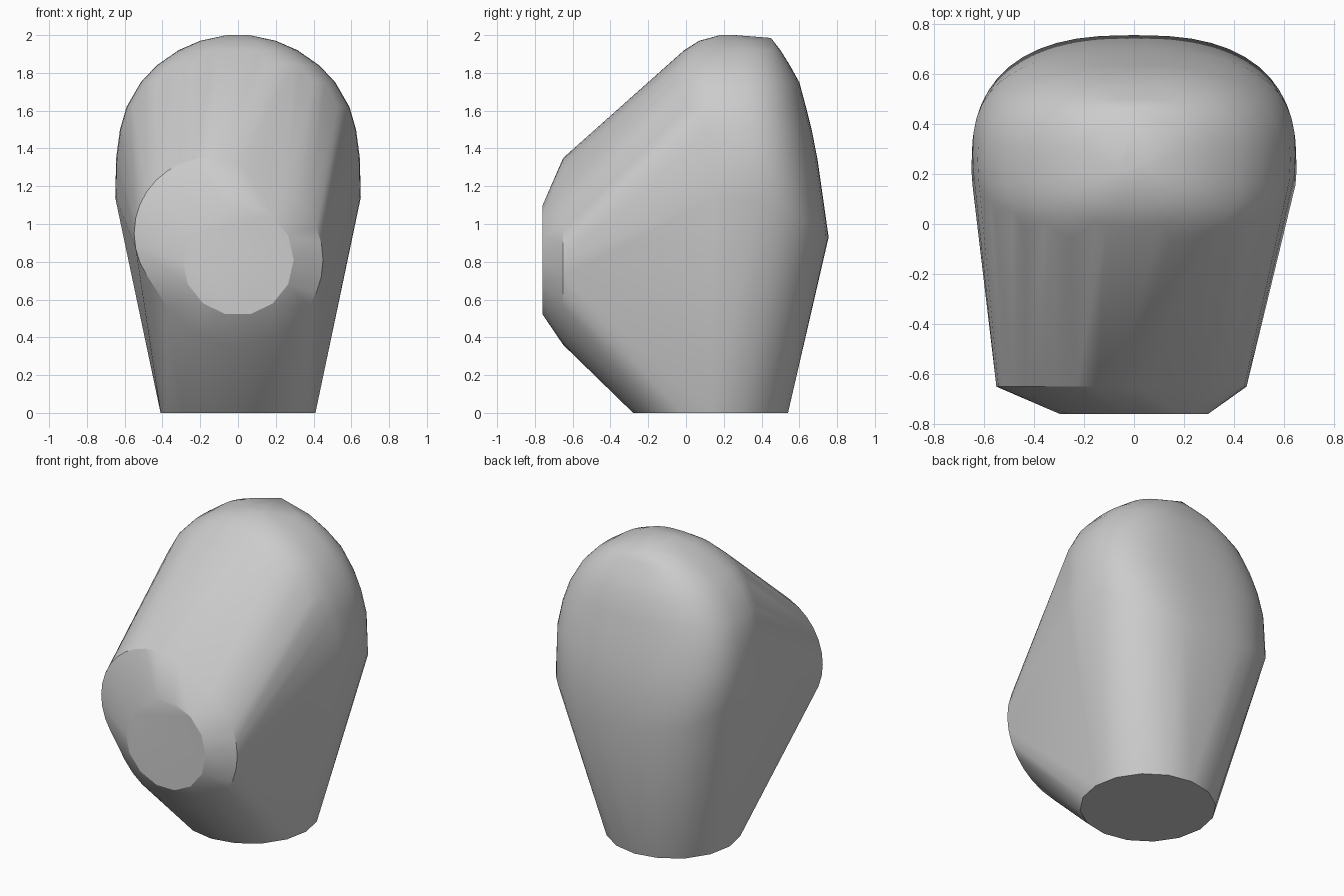
import bpy, bmesh, math

cube = bpy.data.objects.get("Cube")
if cube:
    bpy.data.objects.remove(cube, do_unlink=True)

grey = bpy.data.materials.new("plain_grey")
grey.use_nodes = True
colour = (0.6, 0.6, 0.6, 1)
grey.diffuse_color = colour
grey.node_tree.nodes["Principled BSDF"].inputs["Base Color"].default_value = colour

bm = bmesh.new()


def angles(sides):
    return [math.tau * i / sides for i in range(sides)]


def front_disc(x, y, z, radius, sides):
    for a in angles(sides):
        bm.verts.new((x + radius * math.cos(a), y, z + radius * math.sin(a)))


def power(value, exponent):
    return math.copysign(abs(value) ** exponent, value)


def dome_ring(z, half_width, front, back, middle, drop=0, sides=48):
    # Rounded-square outline; the rim may dip toward the back
    for a in angles(sides):
        x = half_width * power(math.cos(a), 0.77)
        s = power(math.sin(a), 0.77)
        y = middle + s * (back - middle if s > 0 else middle - front)
        bm.verts.new((x, y, z - drop * max(0, s) ** 2))


# Round neck base
for a in angles(16):
    bm.verts.new((0.41 * math.cos(a), 0.13 + 0.41 * math.sin(a), 0))

# Muzzle: small front cap, wide rim and an offset upper disc
front_disc(0, -0.76, 0.81, 0.295, 14)
front_disc(0, -0.65, 0.81, 0.45, 32)
front_disc(-0.15, -0.65, 0.95, 0.40, 32)

# Domed skull, from the drooping rim to the crown
dome_ring(1.14, 0.65, -0.08, 0.755, 0.22, drop=0.21)
for z, width, front, back in [
    (1.35, 0.645, -0.13, 0.695),
    (1.50, 0.625, -0.15, 0.665),
    (1.62, 0.59, -0.16, 0.635),
    (1.75, 0.515, -0.14, 0.60),
    (1.84, 0.43, -0.09, 0.55),
    (1.92, 0.315, -0.01, 0.50),
    (1.97, 0.20, 0.07, 0.42),
    (2.00, 0.06, 0.18, 0.26),
]:
    dome_ring(z, width, front, back, (front + back) / 2)

# Small peak at the back of the crown
bm.verts.new((0, 0.45, 1.985))

# Wrap everything in one skin
hull = bmesh.ops.convex_hull(bm, input=bm.verts[:])
spare = {v for v in hull["geom_interior"] + hull["geom_unused"]
         if isinstance(v, bmesh.types.BMVert)}
bmesh.ops.delete(bm, geom=list(spare), context="VERTS")
bmesh.ops.dissolve_limit(bm, angle_limit=math.radians(0.5),
                         verts=bm.verts[:], edges=bm.edges[:])
bmesh.ops.recalc_face_normals(bm, faces=bm.faces[:])

mesh = bpy.data.meshes.new("head_shell")
bm.to_mesh(mesh)
bm.free()
mesh.materials.append(grey)
head = bpy.data.objects.new("head_shell", mesh)
bpy.context.collection.objects.link(head)

bpy.ops.object.select_all(action="DESELECT")
head.select_set(True)
bpy.context.view_layer.objects.active = head
bpy.ops.object.shade_smooth_by_angle(angle=math.radians(25))
